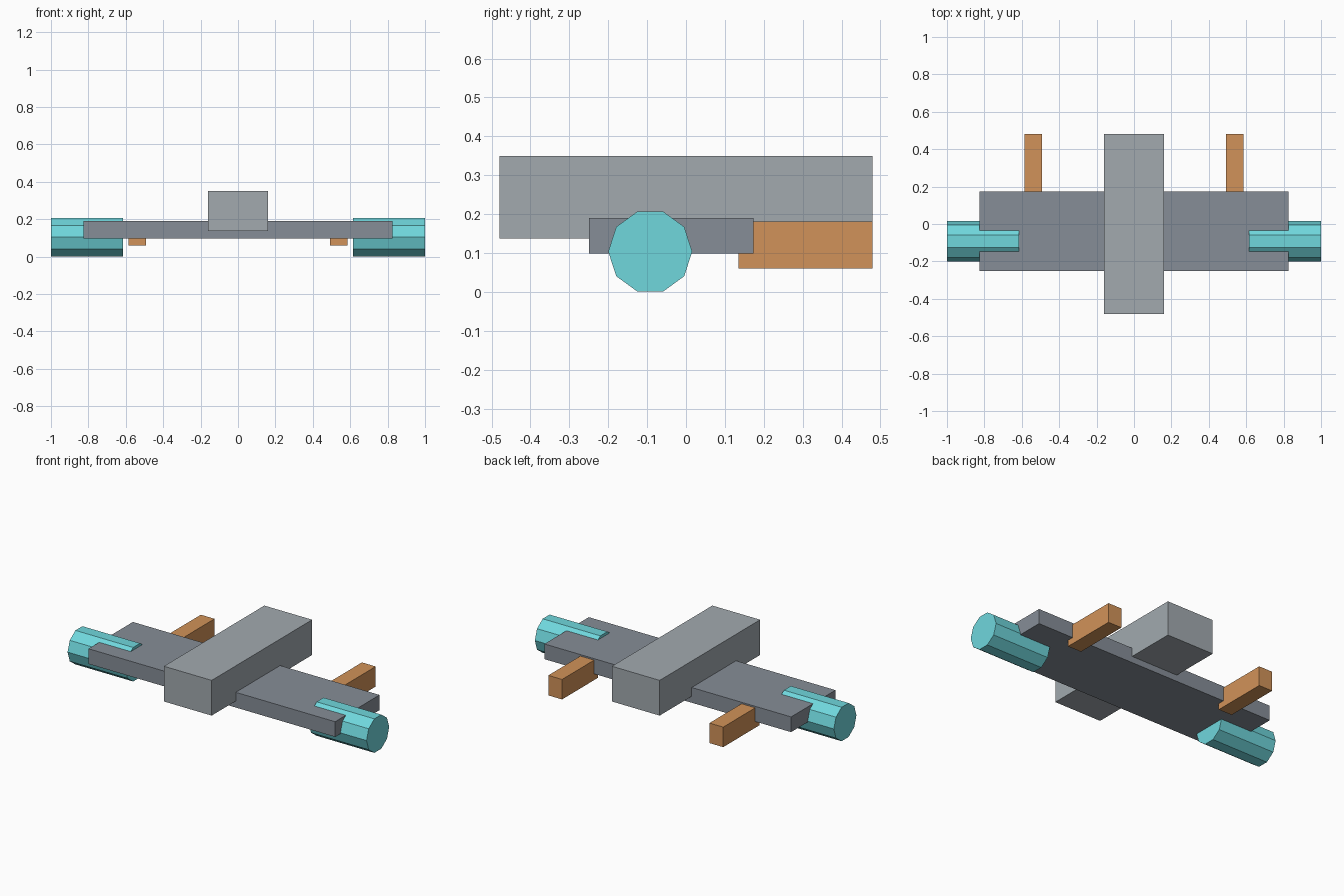
import bpy, math

if "Cube" in bpy.data.objects:
    bpy.data.objects.remove(bpy.data.objects["Cube"])


def material(name, rgb):
    m = bpy.data.materials.new(name)
    m.diffuse_color = (*rgb, 1)
    m.use_nodes = True
    m.node_tree.nodes["Principled BSDF"].inputs["Base Color"].default_value = m.diffuse_color
    return m


hull_grey = material("hull_grey", (0.36, 0.40, 0.43))
wing_grey = material("wing_grey", (0.24, 0.27, 0.31))
orange = material("orange", (0.64, 0.29, 0.10))
cyan = material("cyan", (0.16, 0.68, 0.72))


def box(name, lo, hi, mat):
    bpy.ops.mesh.primitive_cube_add(
        size=1, location=[(a + b) / 2 for a, b in zip(lo, hi)])
    ob = bpy.context.object
    ob.name = name
    ob.scale = [b - a for a, b in zip(lo, hi)]
    bpy.ops.object.transform_apply(location=False, rotation=False, scale=True)
    ob.data.materials.append(mat)
    return ob


# Central body and the flat wing passing beneath it
box("fuselage", (-0.16, -0.48, 0.137), (0.16, 0.48, 0.35), hull_grey)
box("wing", (-0.825, -0.25, 0.098), (0.825, 0.174, 0.19), wing_grey)

for side, s in (("left", -1), ("right", 1)):
    # Rear boom sunk into the trailing edge
    xs = sorted((s * 0.493, s * 0.585))
    box(f"tail_boom_{side}", (xs[0], 0.135, 0.06), (xs[1], 0.48, 0.181), orange)

    # Ten-sided wingtip pod, lying along x with flat top and bottom
    r = 0.108
    bpy.ops.mesh.primitive_cylinder_add(
        vertices=10, radius=r, depth=0.386,
        location=(s * 0.807, -0.092, r * math.sin(math.radians(72)) + 0.001),
        rotation=(0, math.pi / 2, 0))
    pod = bpy.context.object
    pod.name = f"wingtip_pod_{side}"
    pod.data.materials.append(cyan)
